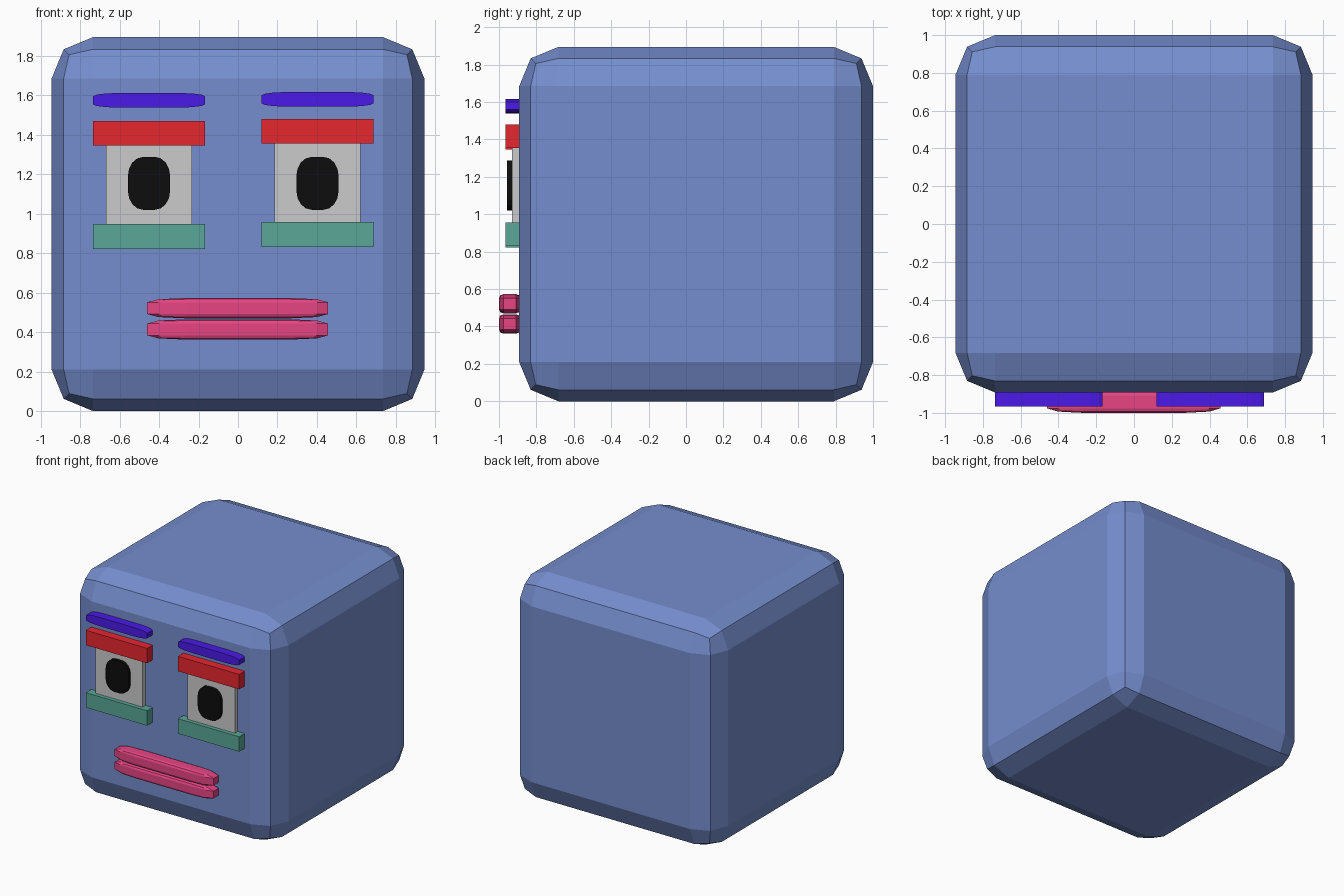
import bpy, bmesh
from mathutils import Vector

if "Cube" in bpy.data.objects:
    bpy.data.objects.remove(bpy.data.objects["Cube"])


def material(name, rgb):
    m = bpy.data.materials.new(name)
    m.diffuse_color = (*rgb, 1)
    m.use_nodes = True
    m.node_tree.nodes["Principled BSDF"].inputs["Base Color"].default_value = m.diffuse_color
    return m


BLUE = material("blue", (0.18, 0.27, 0.62))
PURPLE = material("purple", (0.07, 0.01, 0.80))
RED = material("red", (0.80, 0.02, 0.03))
GREEN = material("green", (0.10, 0.39, 0.31))
PINK = material("pink", (0.80, 0.06, 0.23))
BLACK = material("black", (0.004, 0.004, 0.004))


def block(name, x, y, z, mat=None, bevel=0, segments=2, front_only=False):
    """Unit cube, bevelled, then stretched to the given x, y, z ranges."""
    bm = bmesh.new()
    bmesh.ops.create_cube(bm, size=1)
    if bevel:
        edges = [e for e in bm.edges if not front_only
                 or abs(e.verts[0].co.y - e.verts[1].co.y) > 0.5]
        bmesh.ops.bevel(bm, geom=edges, offset=bevel, segments=segments,
                        profile=0.5, affect='EDGES', clamp_overlap=True)
    ranges = (x, y, z)
    for v in bm.verts:
        v.co = Vector([(a + b) / 2 + c * (b - a) for c, (a, b) in zip(v.co, ranges)])
    me = bpy.data.meshes.new(name)
    bm.to_mesh(me)
    bm.free()
    ob = bpy.data.objects.new(name, me)
    bpy.context.collection.objects.link(ob)
    if mat:
        me.materials.append(mat)
    return ob


# Head
block("head", (-0.945, 0.945), (-0.892, 1.0), (0, 1.895), BLUE, 0.111)


# Eyes: lids, eyeball, pupil and brow, right side sits slightly higher
def eye(side, cx, dz):
    wide = (cx - 0.284, cx + 0.284)
    block(side + "_upper_lid", wide, (-0.965, -0.87), (1.345 + dz, 1.47 + dz), RED)
    block(side + "_lower_lid", wide, (-0.965, -0.87), (0.822 + dz, 0.947 + dz), GREEN)
    block(side + "_eyeball", (cx - 0.219, cx + 0.219), (-0.931, -0.87),
          (0.94 + dz, 1.35 + dz))
    block(side + "_pupil", (cx - 0.107, cx + 0.107), (-0.958, -0.92),
          (1.02, 1.288), BLACK, 0.36, 4, True)
    block(side + "_brow", wide, (-0.965, -0.87), (1.538 + dz / 2, 1.612 + dz / 2),
          PURPLE, 0.23, 3, True)


eye("left", -0.451, 0)
eye("right", 0.403, 0.01)

# Lips
for name, z in (("upper_lip", 0.47), ("lower_lip", 0.362)):
    block(name, (-0.46, 0.457), (-1.0, -0.885), (z, z + 0.103), PINK, 0.21, 2)
